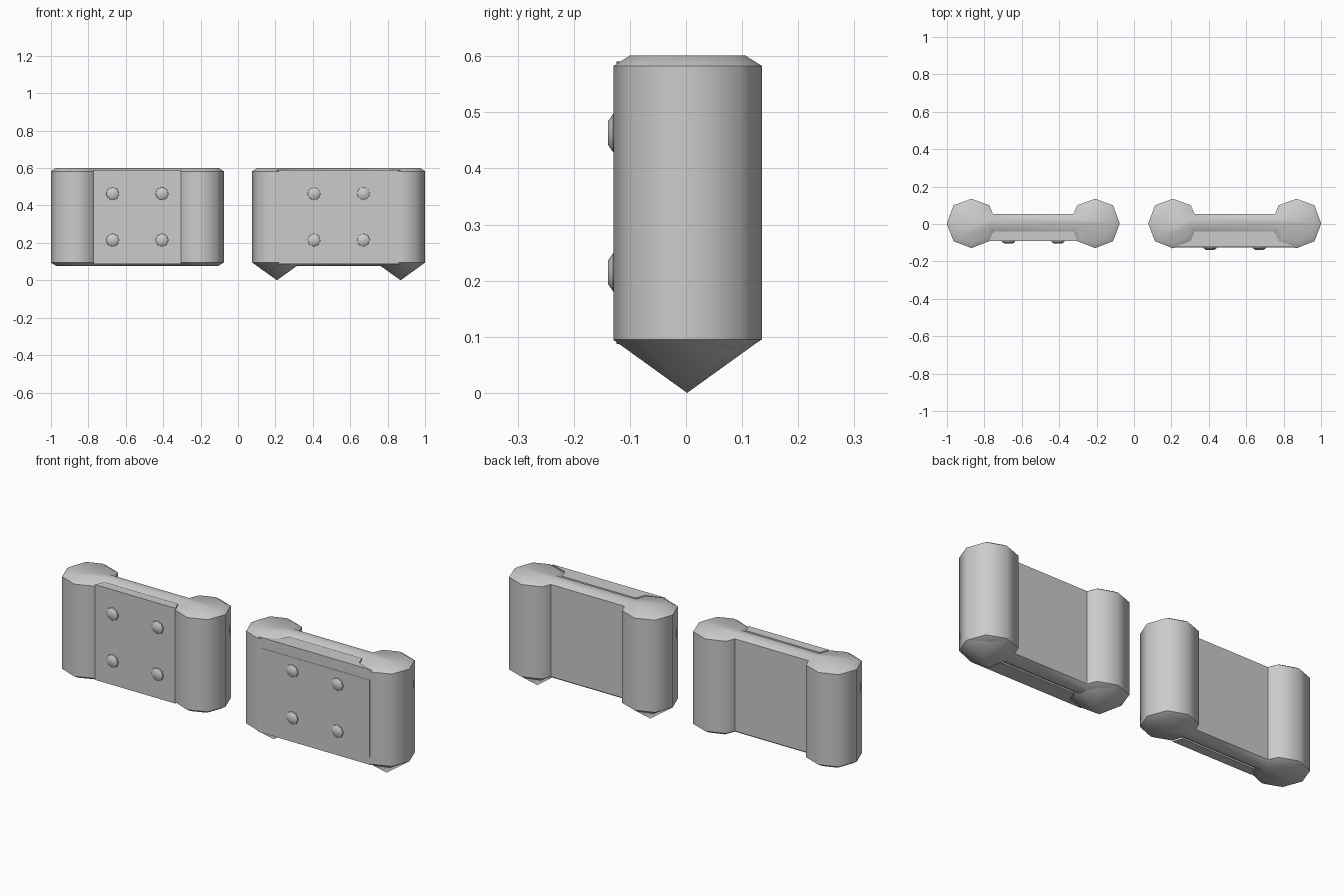
import bpy, bmesh, math
from mathutils import Matrix

if "Cube" in bpy.data.objects:
    bpy.data.objects.remove(bpy.data.objects["Cube"])

R = 0.132          # post radius
OFF = 0.3305       # post offset from the middle of a panel
Z0, Z1 = 0.095, 0.583


def finish(name, bm, angle=50):
    bmesh.ops.recalc_face_normals(bm, faces=bm.faces)
    me = bpy.data.meshes.new(name)
    bm.to_mesh(me)
    bm.free()
    ob = bpy.data.objects.new(name, me)
    bpy.context.collection.objects.link(ob)
    bpy.ops.object.select_all(action='DESELECT')
    ob.select_set(True)
    bpy.context.view_layer.objects.active = ob
    bpy.ops.object.shade_smooth_by_angle(angle=math.radians(angle))
    return ob


def prism(name, pts, z0, z1, cap=0.0, rise=0.0):
    """Extrude a plan outline upward, with optional chamfered end caps."""
    bm = bmesh.new()
    low = [bm.verts.new((x, y, z0)) for x, y in pts]
    high = [bm.verts.new((x, y, z1)) for x, y in pts]
    n = len(pts)
    caps = [bm.faces.new(low[::-1]), bm.faces.new(high)]
    for i in range(n):
        j = (i + 1) % n
        bm.faces.new((low[i], low[j], high[j], high[i]))
    bmesh.ops.recalc_face_normals(bm, faces=bm.faces)
    if cap:
        for f in caps:
            bmesh.ops.inset_region(bm, faces=[f], thickness=cap, depth=rise,
                                   use_even_offset=True)
    return finish(name, bm)


def mirrored(half, cx):
    """Right half of an outline, bottom to top, mirrored about x = cx."""
    return [(cx + x, y) for x, y in half] + [(cx - x, y) for x, y in reversed(half)]


def rivet(name, x, y, z):
    bm = bmesh.new()
    # low dome made of two stacked rings, pointing to -y
    for r1, r2, d0, d1 in ((0.037, 0.034, -0.01, 0.006), (0.034, 0.021, 0.006, 0.015)):
        m = (Matrix.Translation((x, y - (d0 + d1) / 2, z))
             @ Matrix.Rotation(math.radians(90), 4, 'X'))
        bmesh.ops.create_cone(bm, segments=8, radius1=r1, radius2=r2, depth=d1 - d0,
                              cap_ends=True, matrix=m)
    bmesh.ops.remove_doubles(bm, verts=bm.verts, dist=0.0005)
    finish(name, bm, 60)


# Dumbbell plan outline: web between two eight-sided posts
D = 0.096
half_body = [(OFF - 0.115, -0.040), (OFF - D, -0.091), (OFF, -0.129), (OFF + D, -0.092),
             (OFF + R, 0.002), (OFF + D, 0.100), (OFF, 0.135), (OFF - D, 0.100),
             (OFF - 0.115, 0.053)]

# Front plates: recessed on the left panel, flush with the posts on the right
plate_left = [(0.235, -0.090), (0.215, -0.040)]
plate_right = [(OFF, -0.124), (0.235, -0.091), (0.215, -0.040)]

for side, cx, plate, front in (("left", -0.5385, plate_left, -0.090),
                               ("right", 0.5385, plate_right, -0.124)):
    prism(side + "_body", mirrored(half_body, cx), Z0, Z1, 0.027, 0.018)
    prism(side + "_front_plate", mirrored(plate, cx), 0.087, 0.591)
    for sx in (-1, 1):
        for i, z in enumerate((0.215, 0.463)):
            rivet(f"{side}_rivet_{sx}_{i}", cx + sx * 0.132, front, z)

# Thin facing on the right panel
prism("right_facing", mirrored([(OFF - 0.01, -0.1255), (OFF - 0.01, -0.115)], 0.5385),
      0.13, 0.535)

# Pointed feet under the right panel's posts
for i, sx in enumerate((-1, 1)):
    bm = bmesh.new()
    bmesh.ops.create_cone(bm, segments=8, radius1=0, radius2=R, depth=Z0, cap_ends=True,
                          matrix=Matrix.Translation((0.5385 + sx * OFF, 0.002, Z0 / 2)))
    finish(f"post_tip_{i}", bm)
